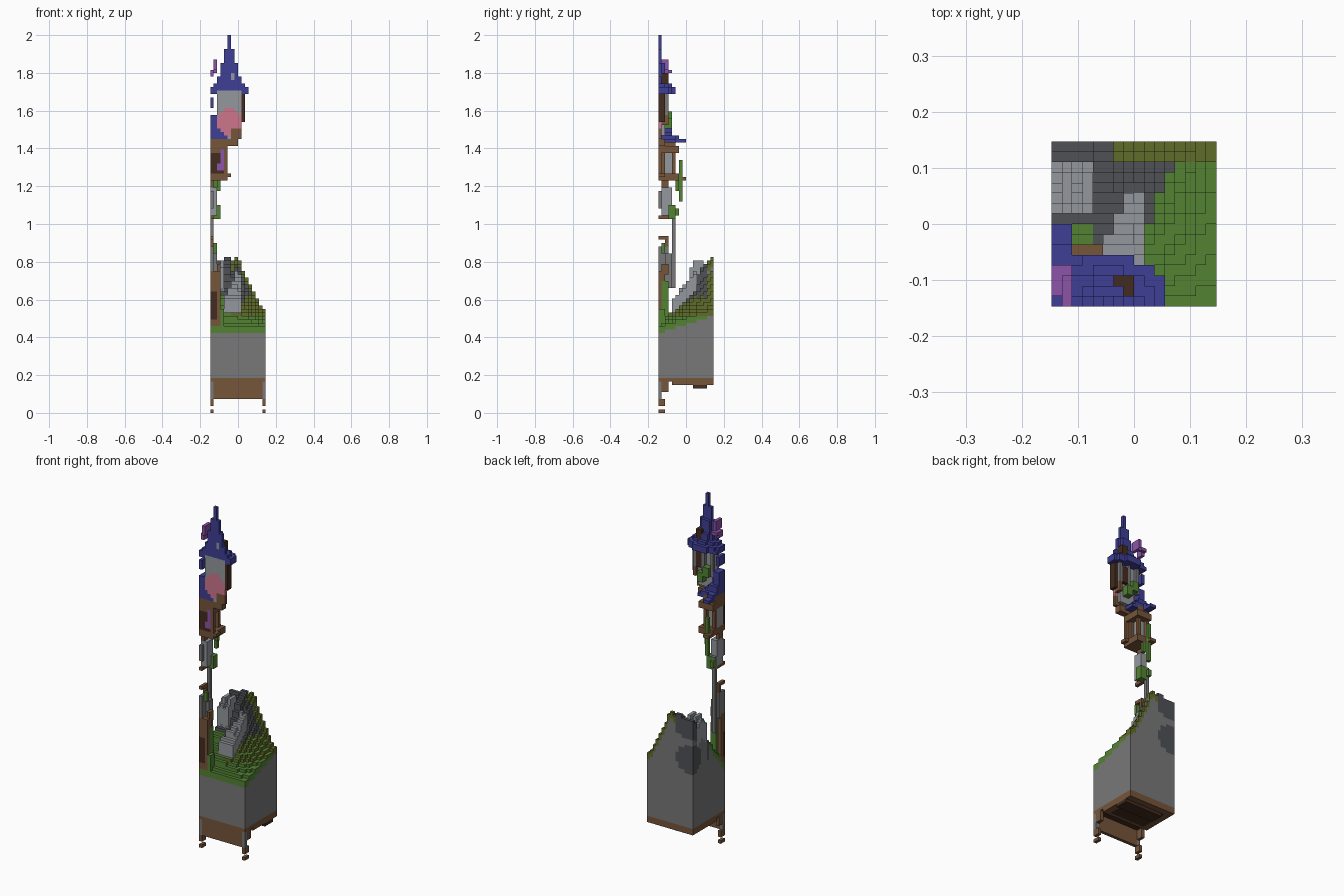
import bpy, bmesh
from mathutils import Vector

if "Cube" in bpy.data.objects:
    bpy.data.objects.remove(bpy.data.objects["Cube"])

N, H = 16, 109          # block counts across and up
V = 2 / H               # block size


def srgb(c):
    return tuple((v / 255 / 12.92 if v < 10 else ((v / 255 + .055) / 1.055) ** 2.4) for v in c) + (1,)


PALETTE = {
    "stone": (120, 120, 120), "dark_rock": (78, 81, 86), "pale_stone": (148, 152, 158),
    "grass": (84, 130, 52), "moss": (96, 108, 42), "blue_tile": (62, 62, 150),
    "timber": (118, 85, 58), "dark_timber": (66, 43, 30), "pink": (205, 118, 140),
    "purple": (140, 84, 170),
}
MATS = {}
for name, rgb in PALETTE.items():
    m = bpy.data.materials.new(name)
    m.use_nodes = True
    m.diffuse_color = srgb(rgb)
    bsdf = m.node_tree.nodes["Principled BSDF"]
    bsdf.inputs["Base Color"].default_value = srgb(rgb)
    bsdf.inputs["Roughness"].default_value = 0.9
    MATS[name] = m

DIRS = [Vector(d) for d in ((1, 0, 0), (-1, 0, 0), (0, 1, 0), (0, -1, 0), (0, 0, 1), (0, 0, -1))]


def build(name, cells, rule=None):
    """Make one mesh from coloured blocks, keeping only the exposed faces."""
    names = sorted(set(cells.values()) | ({"grass", "moss"} if rule else set()))
    bm = bmesh.new()
    verts = {}

    def vert(p):
        key = tuple(round(c) for c in p)
        if key not in verts:
            verts[key] = bm.verts.new(((key[0] - N / 2) * V, (key[1] - N / 2) * V, key[2] * V))
        return verts[key]

    for cell, colour in cells.items():
        base = Vector(cell)
        for d in DIRS:
            if tuple(round(c) for c in base + d) in cells:
                continue
            a = Vector((abs(d.y) + abs(d.z), abs(d.x), 0))
            b = d.cross(a)
            mid = base + Vector((.5, .5, .5)) + d / 2
            quad = [mid + (a * s + b * t) / 2 for s, t in ((-1, -1), (1, -1), (1, 1), (-1, 1))]
            f = bm.faces.new([vert(p) for p in quad])
            f.material_index = names.index(rule(cell, d, colour) if rule else colour)
    bmesh.ops.recalc_face_normals(bm, faces=bm.faces)
    me = bpy.data.meshes.new(name)
    bm.to_mesh(me)
    bm.free()
    for n in names:
        me.materials.append(MATS[n])
    ob = bpy.data.objects.new(name, me)
    bpy.context.collection.objects.link(ob)


def fill(cells, x, y, z, colour):
    for i in range(*x):
        for j in range(*y):
            for k in range(*z):
                cells[i, j, k] = colour


# Hillside: height and surface kind for each column
def ground(i, j):
    u, t = i / 15, j / 15
    h = 25 + t * (5 + 14 * min(1, ((1 - u) / .5) ** 1.2))
    kind = "grass"
    if (4 <= i and j >= 4 or j >= 8) and i < 7.5 + (j - 4) * .4:
        kind = "dark_rock"
    if j >= 14 and i >= 6:
        kind = "moss"
    if 4 <= i <= 8 and j >= 11:
        h += 1.5 if i % 3 else 0
    if 4 <= j <= 10 and 4 + max(0, j - 5) * .6 <= i <= 8:
        kind, h = "pale_stone", h + 3
    if i <= 3 and 9 <= j <= 13:
        kind, h = "pale_stone", 43 - (j - 11) ** 2 * .5 + i % 2
    return min(45, round(h)), kind


hill = {}
for i in range(N):
    for j in range(N):
        h, kind = ground(i, j)
        depth = 2 if kind in ("grass", "moss") else 6
        for k in range(10, h):
            vein = (i / 5.5) ** 2 + ((15 - j) / 4) ** 2 + ((k - 31) / 4.5) ** 2 < 1
            hill[i, j, k] = kind if k >= h - depth else "dark_rock" if vein else "stone"


def grass_rule(cell, d, colour):
    if colour == "grass" and d.z == 0 and cell[2] > 27 and cell[0] > 5:
        return "moss"
    return colour


build("hillside", hill, grass_rule)

# Earth layer under the hill, thicker toward the back
earth = {}
fill(earth, (0, N), (0, N), (9, 10), "timber")
fill(earth, (1, 15), (1, 15), (9, 10), "dark_timber")
fill(earth, (0, N), (4, N), (8, 9), "timber")
fill(earth, (2, 14), (5, 14), (8, 9), "dark_timber")
fill(earth, (3, N), (10, 14), (7, 8), "dark_timber")
build("earth_layer", earth)

# Front skirt with corner posts and feet
skirt = {}
fill(skirt, (1, 15), (0, 1), (4, 9), "timber")
for i in (0, 15):
    fill(skirt, (i, i + 1), (0, 1), (4, 9), "stone")
    fill(skirt, (i, i + 1), (1, 3), (6, 9), "timber")
    fill(skirt, (i, i + 1), (0, 2), (2, 4), "timber")
    fill(skirt, (i, i + 1), (0, 2), (0, 1), "timber")
build("front_skirt", skirt)

# Timber doorway at the foot of the tower
door = {}
fill(door, (0, 3), (0, 2), (25, 41), "timber")
fill(door, (0, 2), (0, 1), (27, 35), "dark_timber")
fill(door, (1, 3), (1, 3), (25, 38), "grass")
fill(door, (3, 4), (0, 2), (25, 30), "grass")
build("doorway", door)

# Slender stone supports below the room
support = {}
fill(support, (0, 1), (0, 3), (40, 48), "stone")
fill(support, (1, 2), (2, 4), (36, 46), "stone")
fill(support, (2, 3), (1, 3), (40, 43), "timber")
fill(support, (1, 2), (1, 2), (46, 49), "grass")
fill(support, (0, 1), (4, 5), (36, 60), "stone")
fill(support, (0, 1), (0, 3), (50, 51), "timber")
fill(support, (0, 1), (2, 3), (48, 50), "timber")
fill(support, (0, 1), (0, 4), (56, 57), "timber")
fill(support, (0, 2), (1, 4), (57, 65), "pale_stone")
fill(support, (0, 1), (0, 1), (59, 64), "stone")
fill(support, (1, 3), (3, 5), (56, 60), "grass")
fill(support, (0, 1), (4, 6), (57, 59), "grass")
fill(support, (0, 1), (1, 3), (65, 67), "timber")
build("supports", support)

vine = {}
fill(vine, (1, 2), (6, 7), (61, 73), "grass")
fill(vine, (2, 3), (5, 6), (64, 67), "grass")
build("hanging_vine", vine)

# Timber room with pale wall panels
room = {}
fill(room, (0, 5), (0, 6), (67, 69), "timber")
fill(room, (0, 2), (6, 8), (67, 68), "timber")
fill(room, (5, 6), (0, 2), (68, 69), "timber")
fill(room, (0, 3), (0, 4), (69, 78), "pale_stone")
fill(room, (0, 4), (0, 1), (69, 78), "dark_timber")
for i, j in ((0, 4), (3, 4), (3, 1), (4, 0)):
    fill(room, (i, i + 1), (j, j + 1), (69, 76), "timber")
fill(room, (0, 5), (0, 6), (75, 77), "timber")
fill(room, (0, 4), (0, 5), (77, 79), "timber")
fill(room, (4, 8), (0, 2), (77, 79), "timber")
fill(room, (6, 9), (0, 1), (79, 82), "timber")
fill(room, (2, 4), (0, 1), (70, 72), "purple")
fill(room, (3, 4), (0, 1), (72, 76), "purple")
build("timber_room", room)

# Lower roof: shrinking tile layers
lower = {}
for k in range(78, 86):
    s = k - 78
    fill(lower, (0, max(2, 6 - s)), (0, max(2, 5 - s // 2)), (k, k + 1), "blue_tile")
    fill(lower, (0, 2), (0, max(3, 8 - s * 2)), (k, k + 1), "blue_tile")
build("lower_roof", lower)

# Upper tower wall with a round pink panel in front
wall = {}
fill(wall, (2, 9), (0, 1), (82, 93), "pale_stone")
fill(wall, (2, 8), (0, 1), (79, 82), "pale_stone")
fill(wall, (3, 8), (1, 2), (80, 93), "pale_stone")
for i in (2, 5, 8):
    fill(wall, (i, i + 1), (2, 3), (84, 93), "stone")
fill(wall, (3, 5), (2, 4), (84, 87), "grass")
fill(wall, (6, 8), (2, 3), (86, 91), "dark_timber")
fill(wall, (5, 7), (2, 4), (82, 85), "grass")
fill(wall, (9, 10), (0, 2), (84, 92), "dark_timber")
fill(wall, (8, 9), (1, 3), (83, 86), "timber")
for (i, j, k) in list(wall):
    if j == 0 and ((i - 5) / 3.4) ** 2 + ((k - 83.5) / 4.2) ** 2 < 1:
        wall[i, j, k] = "pink"
build("tower_wall", wall)

# Half-cone spire
spire = {}
for k in range(92, H):
    r = 5.6 if k < 94 else 4.2 if k < 95 else 3.1 if k < 97 else 2.3 if k < 101 else 1.2 if k < 105 else .4
    for i in range(0, 12):
        for j in range(0, 6):
            if (i - 5) ** 2 + (j * 1.25) ** 2 <= r * r:
                spire[i, j, k] = "blue_tile"
fill(spire, (6, 8), (1, 3), (95, 98), "dark_timber")
fill(spire, (6, 7), (0, 1), (96, 98), "pale_stone")
build("spire", spire)

# Loose tiles and blossom beside the spire
extras = {}
fill(extras, (0, 1), (0, 3), (88, 91), "blue_tile")
fill(extras, (0, 2), (0, 4), (92, 93), "blue_tile")
fill(extras, (0, 1), (1, 3), (97, 99), "purple")
fill(extras, (1, 2), (0, 3), (99, 102), "purple")
fill(extras, (0, 2), (3, 4), (98, 99), "purple")
build("blossom_and_tiles", extras)
